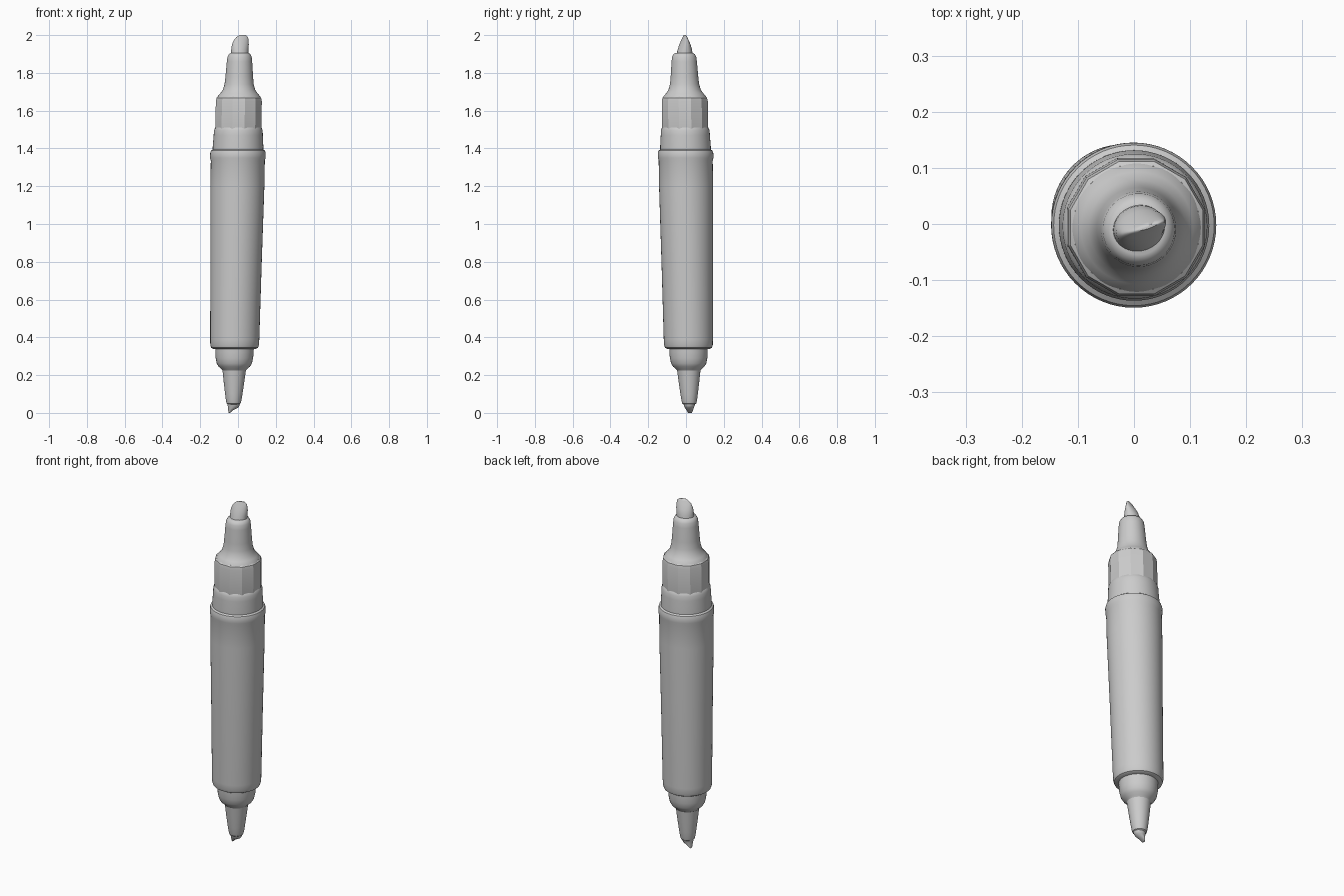
import bpy, bmesh, math

old = bpy.data.objects.get("Cube")
if old:
    bpy.data.objects.remove(old)

# One plain grey for the whole pen
grey = bpy.data.materials.new("plain_grey")
grey.use_nodes = True
colour = (0.6, 0.6, 0.6, 1)
grey.diffuse_color = colour
grey.node_tree.nodes["Principled BSDF"].inputs["Base Color"].default_value = colour


def axis(z):
    """Centre of the slightly leaning pen at height z."""
    return -0.024 + 0.0172 * z, 0.018 - 0.0147 * z


def loft(name, rings, sides=64, turn=0, crease=35):
    """Skin rings of (z, x radius, y radius, x shift, y shift) along the axis."""
    bm = bmesh.new()
    loops = []
    c, s = math.cos(math.radians(turn)), math.sin(math.radians(turn))
    for z, rx, ry, dx, dy in rings:
        ax, ay = axis(z)
        loop = []
        for i in range(sides):
            a = 2 * math.pi * i / sides
            x, y = rx * math.cos(a), ry * math.sin(a)
            loop.append(bm.verts.new((ax + dx + x * c - y * s,
                                      ay + dy + x * s + y * c, z)))
        loops.append(loop)
    for low, high in zip(loops, loops[1:]):
        for i in range(sides):
            j = (i + 1) % sides
            bm.faces.new((low[i], low[j], high[j], high[i]))
    bm.faces.new(loops[0][::-1])
    bm.faces.new(loops[-1])
    bmesh.ops.recalc_face_normals(bm, faces=bm.faces)
    mesh = bpy.data.meshes.new(name)
    bm.to_mesh(mesh)
    bm.free()
    mesh.materials.append(grey)
    obj = bpy.data.objects.new(name, mesh)
    bpy.context.collection.objects.link(obj)
    bpy.ops.object.select_all(action='DESELECT')
    obj.select_set(True)
    bpy.context.view_layer.objects.active = obj
    bpy.ops.object.shade_smooth_by_angle(angle=math.radians(crease))
    return obj


def lathe(name, profile, **options):
    return loft(name, [(z, r, r, 0, 0) for z, r in profile], **options)


# Long tapering barrel with a rounded lip at each end
lathe("barrel", [(0.338, 0.112), (0.345, 0.124), (0.36, 0.129), (0.39, 0.13),
                 (0.8, 0.136), (1.2, 0.143), (1.335, 0.143), (1.35, 0.147),
                 (1.375, 0.147), (1.388, 0.143), (1.396, 0.132)])

# Round shoulder above the barrel, then the faceted grip
lathe("upper_shoulder", [(1.38, 0.134), (1.41, 0.134), (1.47, 0.13),
                         (1.495, 0.129), (1.51, 0.123), (1.52, 0.115)])
lathe("faceted_grip", [(1.49, 0.124), (1.51, 0.126), (1.65, 0.126),
                       (1.668, 0.122), (1.674, 0.114)],
      sides=12, turn=15, crease=25)

# Flared neck holding the broad nib
lathe("upper_neck", [(1.66, 0.118), (1.675, 0.113), (1.69, 0.1),
                     (1.71, 0.086), (1.74, 0.077), (1.78, 0.073),
                     (1.86, 0.067), (1.885, 0.064), (1.9, 0.056),
                     (1.906, 0.045)])

# Broad chisel nib with a rounded ridge
loft("chisel_nib", [(1.88, 0.047, 0.045, 0, 0),
                    (1.92, 0.046, 0.038, 0, 0.004),
                    (1.95, 0.046, 0.028, 0.003, 0.005),
                    (1.975, 0.040, 0.015, 0.007, 0.005),
                    (1.99, 0.032, 0.008, 0.012, 0.006),
                    (2.0, 0.018, 0.003, 0.014, 0.006)], turn=18, crease=60)

# Lower collar and slim neck
lathe("lower_collar", [(0.222, 0.06), (0.232, 0.068), (0.245, 0.083),
                       (0.262, 0.093), (0.29, 0.099), (0.32, 0.101),
                       (0.345, 0.102)], crease=45)
lathe("lower_neck", [(0.045, 0.03), (0.05, 0.037), (0.065, 0.041),
                     (0.1, 0.046), (0.16, 0.054), (0.21, 0.06),
                     (0.24, 0.064)])

# Small slanted nib at the bottom
loft("fine_nib", [(0, 0.004, 0.010, -0.022, 0.003),
                  (0.015, 0.013, 0.018, -0.015, 0.002),
                  (0.028, 0.027, 0.024, -0.002, 0),
                  (0.04, 0.032, 0.029, 0, 0),
                  (0.06, 0.034, 0.034, 0, 0)], sides=32, crease=50)
